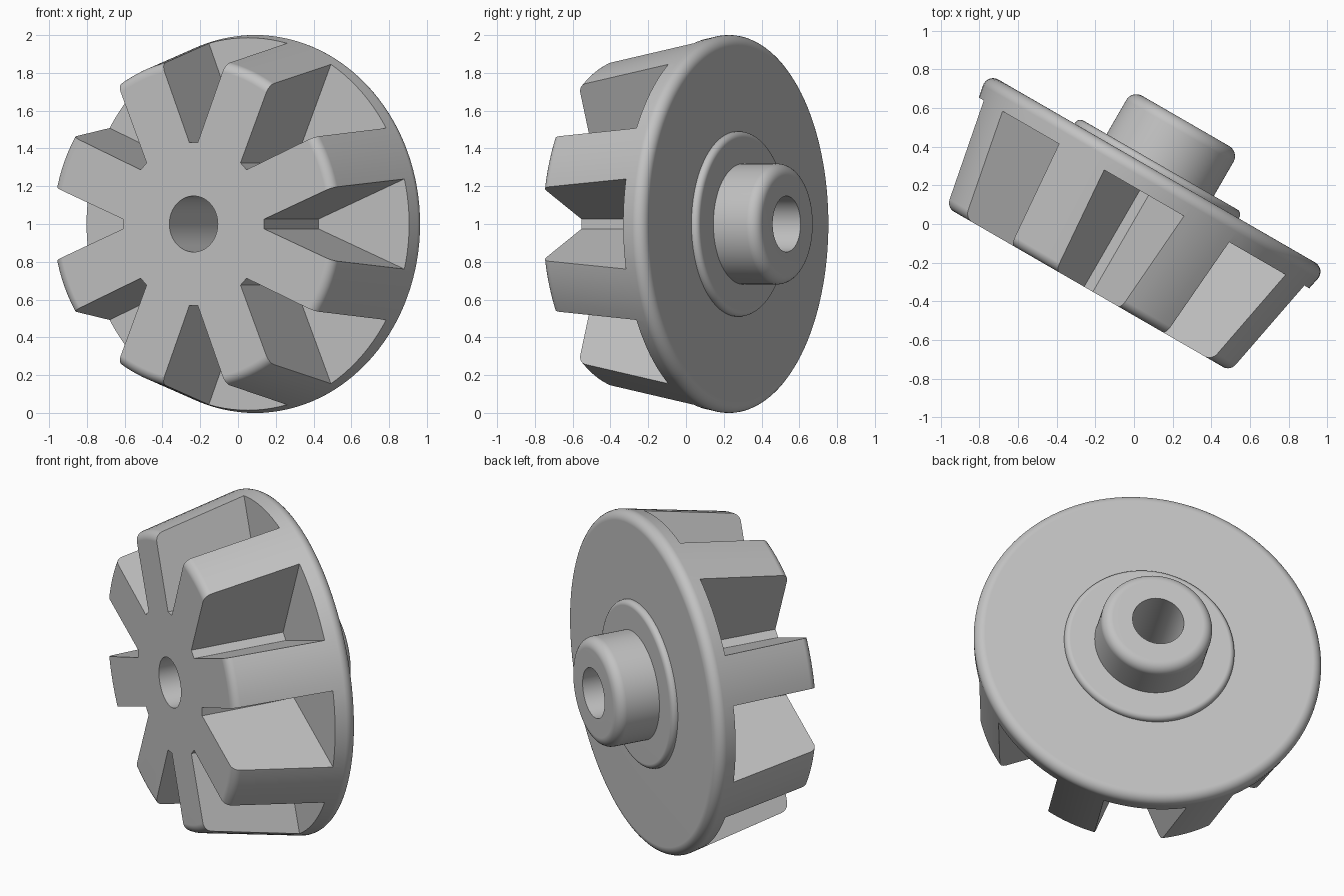
import bpy, bmesh
from math import cos, sin, tan, pi, sqrt
from mathutils import Matrix, Vector

cube = bpy.data.objects.get("Cube")
if cube:
    bpy.data.objects.remove(cube, do_unlink=True)

# Single grey finish
grey = bpy.data.materials.new("light grey")
grey.use_nodes = True
COLOUR = (0.54, 0.54, 0.54, 1)
grey.diffuse_color = COLOUR
grey.node_tree.nodes["Principled BSDF"].inputs["Base Color"].default_value = COLOUR

# Local z runs along the shaft towards the back, turned 30 degrees in plan
axis = Vector((0.5, sqrt(3) / 2, 0))
side = Vector((sqrt(3) / 2, -0.5, 0))
FRAME = Matrix((side, axis.cross(side), axis)).transposed().to_4x4()
FRAME.translation = side * -0.035 + Vector((0, 0, 1))

BORE = 0.148
FRONT, BACK, SLOT_FLOOR = -0.41, 0.296, 0.165
SEGMENTS = 128


def rounded(points):
    """Profile of (radius, depth, fillet) corners, with arcs at the fillets."""
    out = []
    for i, (r, d, fillet) in enumerate(points):
        p = Vector((r, d))
        if not fillet:
            out.append(p)
            continue
        a = (Vector(points[i - 1][:2]) - p).normalized()
        b = (Vector(points[(i + 1) % len(points)][:2]) - p).normalized()
        half = a.angle(b) / 2
        centre = p + (a + b).normalized() * fillet / sin(half)
        start = (p + a * fillet / tan(half) - centre).normalized()
        end = (p + b * fillet / tan(half) - centre).normalized()
        steps = 8
        out += [centre + start.slerp(end, k / steps) * fillet for k in range(steps + 1)]
    return out


def make_object(name, bm):
    bmesh.ops.recalc_face_normals(bm, faces=bm.faces)
    mesh = bpy.data.meshes.new(name)
    bm.to_mesh(mesh)
    bm.free()
    mesh.materials.append(grey)
    obj = bpy.data.objects.new(name, mesh)
    obj.matrix_world = FRAME
    bpy.context.collection.objects.link(obj)
    return obj


def revolve(name, corners):
    """Closed ring swept from a profile around the shaft axis."""
    bm = bmesh.new()
    profile = rounded(corners)
    n = len(profile)
    rings = []
    for s in range(SEGMENTS):
        t = 2 * pi * s / SEGMENTS
        rings.append([bm.verts.new((p.x * cos(t), p.x * sin(t), p.y)) for p in profile])
    for s in range(SEGMENTS):
        a, b = rings[s], rings[(s + 1) % SEGMENTS]
        for k in range(n):
            m = (k + 1) % n
            bm.faces.new((a[k], a[m], b[m], b[k]))
    return make_object(name, bm)


# Tapered wheel body, back boss and shaft hub
body = revolve("toothed_wheel", [(BORE, FRONT, 0), (0.868, FRONT, 0.055),
                                 (1.013, BACK, 0.055), (BORE, BACK, 0)])
boss = revolve("back_boss", [(BORE, BACK, 0), (0.49, BACK, 0),
                             (0.49, 0.332, 0.03), (BORE, 0.332, 0)])
hub = revolve("shaft_hub", [(BORE, 0.332, 0), (0.32, 0.332, 0),
                            (0.32, 0.595, 0.06), (BORE, 0.595, 0)])

# Eight flaring slots cut from the front, leaving the teeth
bm = bmesh.new()
inner, outer = 0.432, 1.2
narrow = 0.026
wide = narrow + 0.405 * (outer - inner)
for i in range(8):
    turn = Matrix.Rotation(i * pi / 4, 4, "Z")
    outline = [(inner, -narrow), (outer, -wide), (outer, wide), (inner, narrow)]
    low, high = [[bm.verts.new(turn @ Vector((x, y, z))) for x, y in outline]
                 for z in (FRONT - 0.2, SLOT_FLOOR)]
    bm.faces.new(low)
    bm.faces.new(high)
    for k in range(4):
        m = (k + 1) % 4
        bm.faces.new((low[k], low[m], high[m], high[k]))
cutter = make_object("slot_cutter", bm)
cutter.hide_render = True

cut = body.modifiers.new("slots", "BOOLEAN")
cut.operation = "DIFFERENCE"
cut.solver = "EXACT"
cut.object = cutter
bpy.context.view_layer.objects.active = body
bpy.ops.object.modifier_apply(modifier=cut.name)
bpy.data.objects.remove(cutter, do_unlink=True)

# Smooth the round surfaces, keep edges crisp and flats flat
for obj in (body, boss, hub):
    bpy.ops.object.select_all(action="DESELECT")
    obj.select_set(True)
    bpy.context.view_layer.objects.active = obj
    bpy.ops.object.shade_smooth_by_angle(angle=pi / 6)
    weighted = obj.modifiers.new("flat faces", "WEIGHTED_NORMAL")
    weighted.keep_sharp = True
